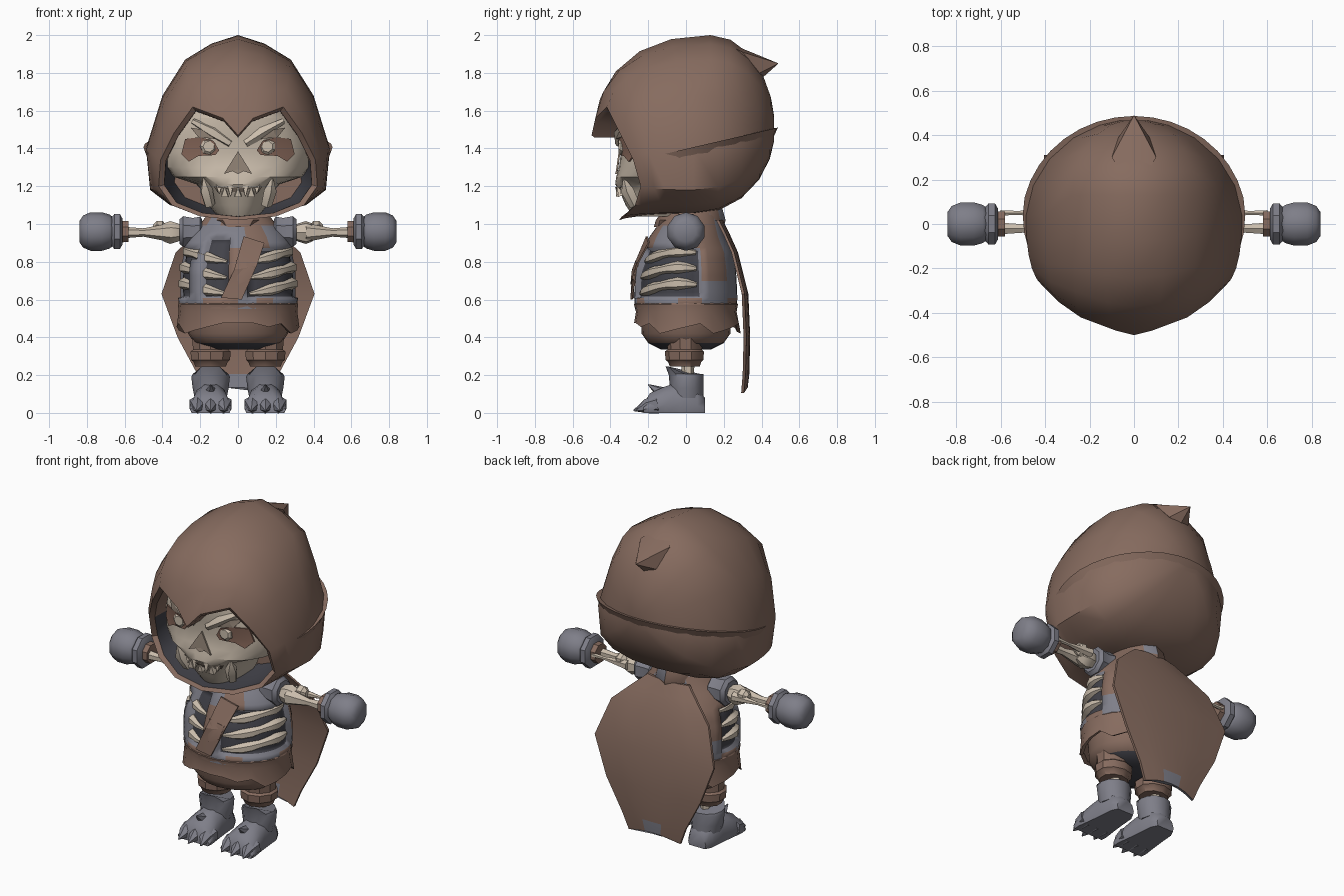
import bpy, bmesh, math
from mathutils import Vector

if "Cube" in bpy.data.objects:
    bpy.data.objects.remove(bpy.data.objects["Cube"])


def material(name, col):
    m = bpy.data.materials.new(name)
    m.diffuse_color = (*col, 1)
    m.use_nodes = True
    m.node_tree.nodes["Principled BSDF"].inputs["Base Color"].default_value = m.diffuse_color
    return m


BROWN = material("brown cloth", (0.24, 0.148, 0.114))
GREY = material("grey leather", (0.21, 0.21, 0.248))
DARK = material("dark lining", (0.055, 0.055, 0.068))
BONE = material("bone", (0.59, 0.505, 0.41))
SHADE = material("hollow bone", (0.27, 0.215, 0.17))
RUST = material("rust socket", (0.24, 0.135, 0.1))


def build(name, verts, faces, mats, rule=None, angle=35):
    mats = mats if isinstance(mats, list) else [mats]
    me = bpy.data.meshes.new(name)
    me.from_pydata([tuple(v) for v in verts], [], faces)
    for m in mats:
        me.materials.append(m)
    if rule:
        for p in me.polygons:
            p.material_index = rule(p.center, p.index)
    bm = bmesh.new()
    bm.from_mesh(me)
    bmesh.ops.recalc_face_normals(bm, faces=bm.faces[:])
    bm.to_mesh(me)
    bm.free()
    ob = bpy.data.objects.new(name, me)
    bpy.context.collection.objects.link(ob)
    bpy.ops.object.select_all(action='DESELECT')
    ob.select_set(True)
    bpy.context.view_layer.objects.active = ob
    bpy.ops.object.shade_smooth_by_angle(angle=math.radians(angle))
    return ob


def loft(name, rings, mats, rule=None, angle=35):
    n = len(rings[0])
    faces = [(i * n + j, i * n + (j + 1) % n, (i + 1) * n + (j + 1) % n, (i + 1) * n + j)
             for i in range(len(rings) - 1) for j in range(n)]
    faces += [tuple(range(n)), tuple(range((len(rings) - 1) * n, len(rings) * n))]
    return build(name, [v for r in rings for v in r], faces, mats, rule, angle)


def tube(name, pts, radii, n, mat, angle=35):
    pts = [Vector(p) for p in pts]
    rings = []
    for i, p in enumerate(pts):
        q = (pts[min(i + 1, len(pts) - 1)] - pts[max(i - 1, 0)]).to_track_quat('Z', 'Y')
        rings.append([p + q @ Vector((radii[i] * math.cos(t), radii[i] * math.sin(t), 0))
                      for t in (2 * math.pi * (k + .5) / n for k in range(n))])
    return loft(name, rings, mat, None, angle)


def interp(table, z):
    for a, b in zip(table, table[1:]):
        if z <= b[0]:
            t = max(0, (z - a[0]) / (b[0] - a[0]))
            return [p + (q - p) * t for p, q in zip(a[1:], b[1:])]
    return table[-1][1:]


def oval(z, w, yf, yb, n=24, x=0):
    turns = [2 * math.pi * k / n for k in range(n)]
    return [Vector((x + w * math.sin(a), (yf if math.cos(a) > 0 else -yb) * math.cos(a), z)) for a in turns]


def plate(name, pts, mat, surf, off=.01):
    pts = pts + [(sum(p[0] for p in pts) / len(pts), sum(p[1] for p in pts) / len(pts))]
    n = len(pts) - 1
    verts = [(x, surf(x, z) - off, z) for x, z in pts]
    verts += [(x, y + .009, z) for x, y, z in verts]
    m, faces = n + 1, []
    for i in range(n):
        j = (i + 1) % n
        faces += [(i, j, n), (j + m, i + m, n + m), (i, j, j + m, i + m)]
    return build(name, verts, faces, mat, None, 20)


# Hood: front rim swept over the widest section to a pole at the back
rim = [(0, -.5, 1.47), (.08, -.48, 1.56), (.24, -.42, 1.62), (.34, -.35, 1.48), (.41, -.28, 1.34),
       (.42, -.24, 1.2), (.35, -.27, 1.1), (.2, -.33, 1.04), (0, -.355, 1.02)]
mid = [(0, 2), (.14, 1.955), (.28, 1.87), (.4, 1.68), (.487, 1.4), (.465, 1.18), (.36, 1.1), (.2, 1.06), (0, 1.05)]
R = [Vector(p) for p in rim]
M = [Vector((x, .13 if z > 1.8 else .04, z)) for x, z in mid]
pole = Vector((0, .47, 1.5))


def whole(half):
    return half + [Vector((-p.x, p.y, p.z)) for p in half[-2:0:-1]]


rings = [whole([Vector((p.x * s, y if y is not None else p.y + .015, 1.3 + (p.z - 1.3) * s)) for p in R])
         for s, y in ((.8, 0), (.92, -.14), (.93, None))]
for k in range(5):
    t = k / 5
    rings.append(whole([r * (1 - t) ** 2 + Vector((m.x, r.y + .06, m.z)) * 2 * t * (1 - t) + m * t * t
                        for r, m in zip(R, M)]))
for deg in (0, 18, 36, 54, 70, 82):
    a = math.radians(deg)
    half = []
    for m in M:
        core = Vector((0, m.y, 1.5))
        half.append(core + (m - core) * math.cos(a) + (pole - core) * math.sin(a))
    rings.append(whole(half))
# lining is dark only along the lower edge of the opening
loft("hood", rings, [BROWN, DARK], lambda c, i: int(i < 32 and c.z < 1.3), 40)

# Pointed tip at the back of the hood
build("hood_tip", [(0, .49, 1.85), (0, .13, 1.998), (.1, .3, 1.91), (.07, .39, 1.8), (0, .4, 1.77),
                   (-.07, .39, 1.8), (-.1, .3, 1.91), (0, .2, 1.8)],
      [f for i in range(1, 7) for f in ((0, i, i % 6 + 1), (7, i % 6 + 1, i))], BROWN)

# Overlapping cloth fold round the sides and back
fold = []
for k in range(25):
    a = math.radians(-25 + 230 * k / 24)
    e = .018 * min(1, k / 4, (24 - k) / 4)
    z = 1.4 + .11 * math.sin(a)
    fold.append([Vector(((.488 + d) * math.cos(a), .01 + (.458 + d) * math.sin(a), z + h))
                 for d, h in ((e, 0), (-.04, -.13), (-.06, -.01))])
loft("hood_fold", fold, BROWN, None, 40)

# Skull
skull_rows = [(1.04, .11, .28), (1.1, .155, .32), (1.17, .185, .35), (1.21, .22, .375), (1.25, .34, .37),
              (1.3, .38, .355), (1.38, .39, .345), (1.46, .37, .365), (1.56, .31, .37), (1.66, .2, .31)]


def face_y(x, z):
    w, d = interp(skull_rows, z)
    return -.05 - (d - .05) * math.sqrt(max(0, 1 - min(1, abs(x / w)) ** 2.8))


loft("skull", [[Vector((w * math.sin(a), face_y(w * math.sin(a), z), z))
                for a in (math.radians(-90 + 12 * k) for k in range(16))] for z, w, d in skull_rows], BONE, None, 25)
plate("nose_hole", [(0, 1.385), (.075, 1.265), (.03, 1.28), (0, 1.265), (-.03, 1.28), (-.075, 1.265)], SHADE, face_y)
plate("mouth", [(-.13, 1.2), (-.06, 1.185), (0, 1.195), (.06, 1.185), (.13, 1.2), (.11, 1.17), (0, 1.17),
                (-.11, 1.17)], SHADE, face_y)
for s in (-1, 1):
    plate("eye_socket", [(s * x, z) for x, z in ((.1, 1.39), (.13, 1.44), (.2, 1.46), (.28, 1.45), (.3, 1.37),
                                                (.26, 1.33), (.21, 1.36), (.12, 1.365))], RUST, face_y)
    plate("eye_shadow", [(s * x, z) for x, z in ((.12, 1.45), (.19, 1.5), (.25, 1.51), (.21, 1.46))],
          SHADE, face_y, .014)
    tube("eye", [(s * .155, -.29, 1.41), (s * .155, -.345, 1.41), (s * .155, -.358, 1.41)], [.05, .045, .03], 7, BONE)
    tube("brow", [(s * .04, -.355, 1.425), (s * .13, -.35, 1.485), (s * .24, -.31, 1.545)], [.02, .032, .015], 5, BONE)
    # Upturned jaw corner
    tube("jaw_corner", [(s * .15, -.27, 1.1), (s * .17, -.31, 1.18), (s * .182, -.33, 1.245)], [.03, .036, .003], 5, BONE)
for x, z0, z1 in ((-.1, 1.21, 1.16), (-.04, 1.21, 1.145), (.04, 1.21, 1.145), (.1, 1.21, 1.16),
                  (-.07, 1.15, 1.195), (0, 1.15, 1.19), (.07, 1.15, 1.195)):
    y = face_y(x, 1.18)
    tube("tooth", [(x, y + .005, z0), (x, y - .015, z1)], [.026, .002], 4, BONE, 20)

# Torso: torn shirt with openings over a dark chest
torso_rows = [(.55, .31, -.27, .27), (.62, .32, -.275, .272), (.75, .32, -.268, .265), (.85, .3, -.23, .25),
              (.93, .26, -.195, .21), (1.0, .2, -.145, .19), (1.08, .14, -.1, .17)]


def torso_y(x, z):
    w, yf, yb = interp(torso_rows, z)
    return yf * math.sqrt(max(0, 1 - (x / w) ** 2))


def torso_colour(c, i):
    a, z = math.degrees(math.atan2(c.x, -c.y)), c.z
    left = -40 < a < 0
    if .62 < z < (.94 if left else .87) and 12 < abs(a) < 102 and not -56 < a < -40:
        return 2
    if (.87 < z < 1 and abs(a) < 80 and not 15 < a < 40) or (-62 < a < -40 and z > .6) \
            or (abs(a) > 142 and z > .6) or (.585 < z < .63 and 36 < abs(a) < 85) \
            or (z < .66 and 4 < a < 24) or (.57 < z < .7 and 108 < abs(a) < 142):
        return 1
    return 0


torso = loft("torso", [oval(z, *interp(torso_rows, z), 40) for z in (.55 + .53 * k / 18 for k in range(19))],
             [BROWN, GREY, DARK], torso_colour)
bm = bmesh.new()
bm.from_mesh(torso.data)
holes = [f for f in bm.faces if f.material_index == 2]
for f in bmesh.ops.inset_region(bm, faces=holes, thickness=.006, depth=-.03)["faces"]:
    f.material_index = 1
bm.to_mesh(torso.data)
bm.free()

# Ribs, chest strap and neck scarf
for s in (-1, 1):
    for z in (.655, .74, .825):
        pts = []
        for k in range(9):
            a = math.radians(12 + 90 * k / 8)
            zz = z + .03 * math.sin(math.pi * (k / 8 - .3))
            w, yf, yb = interp(torso_rows, zz)
            pts.append((s * (w - .03) * math.sin(a), (yf + .03 if math.cos(a) > 0 else -yb) * math.cos(a), zz))
        tube("rib", pts, [.008, .02, .03, .03, .024, .028, .034, .026, .012], 6, BONE)
for pts in ([(.03, .935), (.14, .9), (.1, .78), (.02, .6), (-.09, .61), (-.02, .76)],
            [(-.01, .81), (.09, .79), (.07, .71), (0, .68)]):
    plate("chest_strap", pts, BROWN, torso_y, .022)
loft("scarf", [oval(.985, .12, -.17, .2, 12), oval(1.02, .16, -.16, .21, 12), oval(1.09, .14, -.11, .19, 12)],
     [BROWN, GREY], lambda c, i: int(i % 12 in (2, 5, 9) and c.z > 1.03))

# Tunic skirt with a ragged hem, then hips
hem = oval(.45, .325, -.275, .29)
for k, p in enumerate(hem):
    p.z = .475 if k in (0, 1, 23) else .42 + .035 * (k * 5 % 4) / 2
loft("skirt", [oval(.61, .3, -.25, .25), oval(.575, .318, -.276, .275), oval(.535, .314, -.265, .268), hem,
               [Vector((p.x * .93, p.y * .93, p.z + .01)) for p in hem],
               oval(.54, .28, -.24, .24)], BROWN, None, 30)
loft("hips", [oval(.52, .27, -.24, .24), oval(.42, .265, -.235, .235), oval(.37, .23, -.2, .2), oval(.335, .14, -.13, .13)],
     [BROWN, DARK], lambda c, i: int(c.z < .365))

# Cape with a torn grey lower edge
cape = []
for z, w, y in ((1.02, .14, .18), (.95, .22, .215), (.85, .33, .26), (.63, .405, .315), (.4, .32, .325),
                (.205, .215, .32), (.105, .175, .312)):
    row = [Vector((w * u, y - .02 * u * u, z + (.03 * (1 - u * u) if z < .15 else 0)))
           for u in (-1, -.6, -.3, 0, .3, .6, 1)]
    cape.append(row + [p + Vector((0, .015, 0)) for p in row[::-1]])
loft("cape", cape, [BROWN, GREY], lambda c, i: int(c.z < .2 and abs(c.x) < .07))

for s in (-1, 1):
    # Arm
    def arm(name, xs, radii, mat, n=8, y=0, z=.96, angle=35):
        tube(name, [(s * x, y, z) for x in xs], radii, n, mat, angle)
    arm("shoulder_cuff", (.19, .2, .24, .29, .31), (.07, .085, .078, .088, .07), GREY)
    arm("shoulder_joint", (.29, .32, .36, .39, .42), (.035, .05, .062, .05, .03), BONE, 7, 0, .955)
    arm("elbow_knob", (.38, .4, .43, .45), (.02, .042, .04, .02), BONE, 6, .03, .975)
    arm("upper_arm_bone", (.36, .42, .5, .6), (.05, .038, .022, .03), BONE, 6, -.02, .955)
    arm("outer_arm_bone", (.36, .44, .52, .6), (.03, .02, .01, .014), BONE, 6, .05, .965)
    arm("wrist_wrap", (.58, .62), (.06, .062), BROWN)
    arm("glove_cuff", (.612, .625, .655, .67), (.075, .1, .1, .08), GREY)
    arm("fist", (.66, .68, .72, .78, .82, .84), (.075, .09, .102, .102, .085, .055), GREY, 10, 0, .96, 60)

    # Trouser leg with rolled cuff, and ankle
    x = s * .145
    loft("trouser_leg", [oval(z, r, -r, r * .85, 10, x) for z, r in
                         ((.44, .108), (.36, .1), (.335, .098), (.325, .112), (.28, .108), (.27, .095), (.245, .085))], BROWN)
    tube("ankle_bone", [(x, .01, .27), (x, .01, .15)], [.035, .03], 6, BONE)

    # Boot with flared cuff, broad foot and claw toes
    shaft = [(.08, .085, 0), (.13, .095, 0), (.19, .102, .012), (.205, .095, .045)]
    loft("boot_shaft", [[Vector((p.x, p.y * (1 + 6 * f if p.y < 0 else 1), z + (f * .9 if p.y < -.05 else 0)))
                         for p in oval(z, w, -.085, .092, 12, x)] for z, w, f in shaft], GREY, None, 45)
    foot = []
    for y, w, h in ((.1, .06, .08), (.06, .082, .13), (-.03, .09, .165), (-.11, .1, .14), (-.19, .112, .105), (-.225, .108, .05)):
        foot.append([Vector((x + w * u, y, h * v)) for u, v in
                     ((-.9, 0), (-1, .3), (-.8, .75), (-.35, 1), (.35, 1), (.8, .75), (1, .3), (.9, 0))])
    loft("boot_foot", foot, GREY, None, 45)
    for k in range(3):
        u = (k - 1) * .068
        tube("toe_claw", [(x + u, -.15, .045), (x + u, -.21, .035), (x + u * 1.1, -.278 + abs(u) * .2, .012)],
             [.05, .038, .003], 6, GREY)
    tube("boot_spike", [(x, -.12, .1), (x, -.2, .15)], [.04, .003], 5, GREY)
